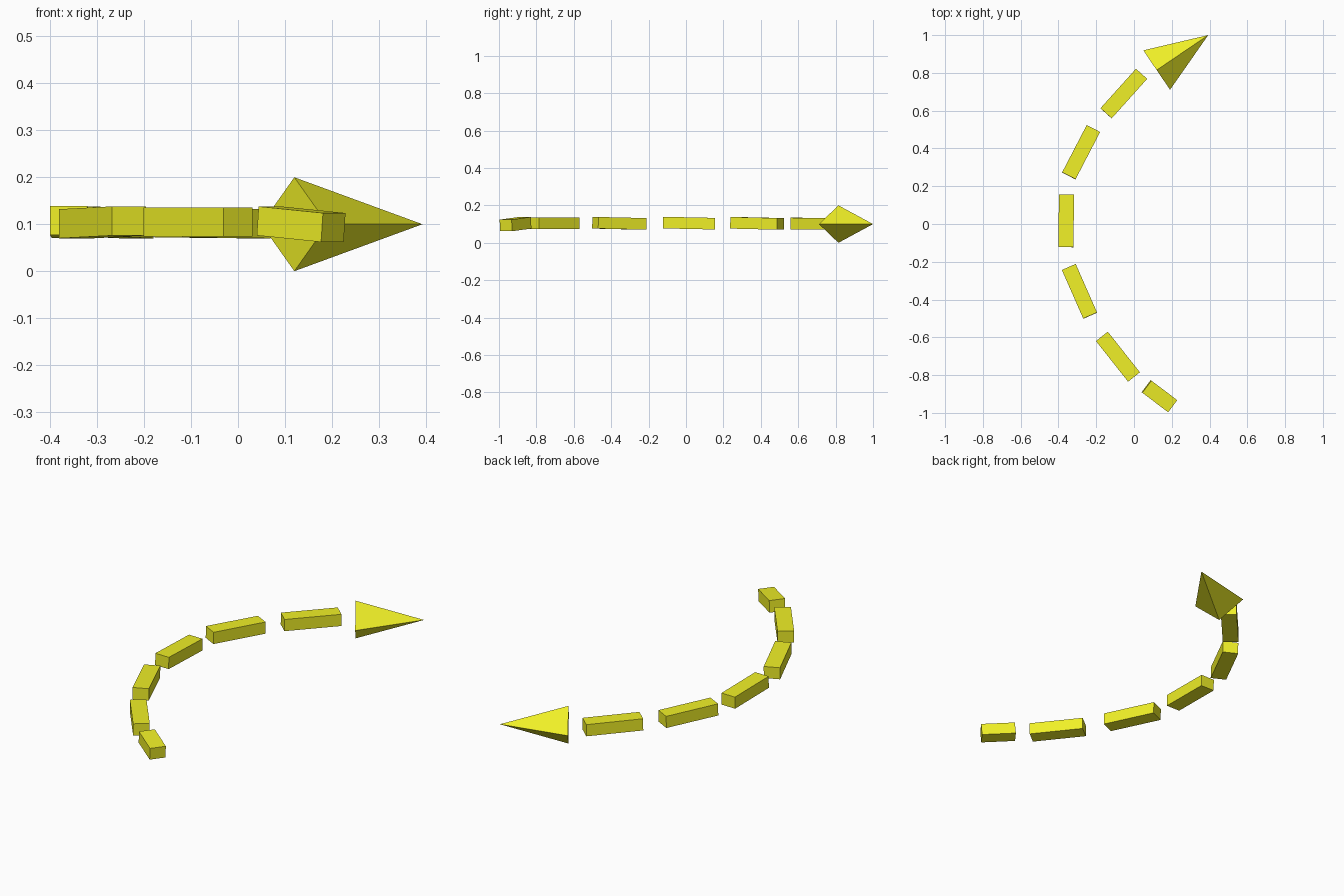
import bpy, bmesh
from mathutils import Vector, Matrix

if "Cube" in bpy.data.objects:
    bpy.data.objects.remove(bpy.data.objects["Cube"])

yellow = bpy.data.materials.new("yellow")
yellow.diffuse_color = (0.87, 0.87, 0.02, 1)
yellow.use_nodes = True
yellow.node_tree.nodes["Principled BSDF"].inputs["Base Color"].default_value = yellow.diffuse_color


def frame(p, q):
    """Matrix at p with local x pointing to q, local y horizontal."""
    x = (q - p).normalized()
    y = Vector((0, 0, 1)).cross(x).normalized()
    m = Matrix((x, y, x.cross(y))).transposed().to_4x4()
    m.translation = p
    return m


def finish(bm, name):
    bmesh.ops.recalc_face_normals(bm, faces=bm.faces)
    me = bpy.data.meshes.new(name)
    bm.to_mesh(me)
    bm.free()
    me.materials.append(yellow)
    bpy.context.collection.objects.link(bpy.data.objects.new(name, me))


def dash(name, p, q, width=0.08, height=0.062):
    p, q = Vector(p), Vector(q)
    bm = bmesh.new()
    scale = Matrix.Diagonal(((q - p).length, width, height, 1))
    bmesh.ops.create_cube(bm, size=1, matrix=frame((p + q) / 2, q) @ scale)
    finish(bm, name)


# Dashes along the curved shaft, head end to tail
dashes = [
    ((0.04, 0.795, 0.101), (-0.148, 0.586, 0.103)),
    ((-0.215, 0.505, 0.101), (-0.345, 0.255, 0.107)),
    ((-0.357, 0.155, 0.102), (-0.361, -0.122, 0.108)),
    ((-0.345, -0.228, 0.101), (-0.232, -0.485, 0.107)),
    ((-0.17, -0.595, 0.105), (0.0, -0.81, 0.105)),
    ((0.066, -0.86, 0.107), (0.203, -0.963, 0.093)),
]
for i, (p, q) in enumerate(dashes):
    dash(f"shaft_dash_{i + 1}", p, q)

# Four-sided arrow head
base, tip = Vector((0.12, 0.815, 0.1)), Vector((0.393, 1.0, 0.1))
m = frame(base, tip)
bm = bmesh.new()
ring = [bm.verts.new(m @ Vector((0, y, z)))
        for y, z in ((0.126, 0), (0, 0.1), (-0.126, 0), (0, -0.1))]
apex = bm.verts.new(tip)
bm.faces.new(ring)
for i in range(4):
    bm.faces.new((ring[i], ring[(i + 1) % 4], apex))
finish(bm, "arrow_head")
